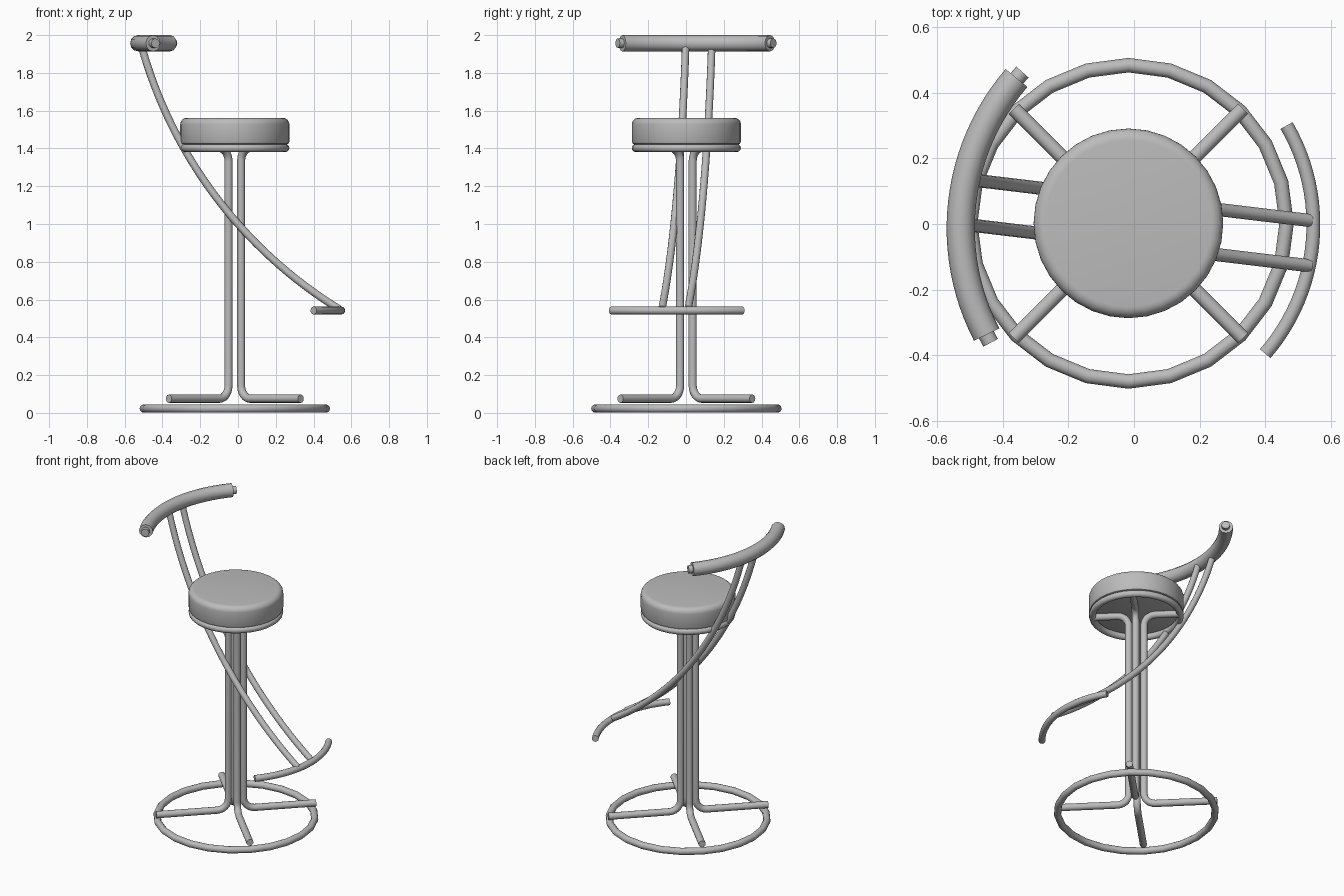
import bpy, bmesh, math
from mathutils import Vector

cube = bpy.data.objects.get("Cube")
if cube:
    bpy.data.objects.remove(cube, do_unlink=True)

metal = bpy.data.materials.new("mid_grey")
metal.use_nodes = True
grey = (0.5, 0.5, 0.5, 1)
metal.diffuse_color = grey
metal.node_tree.nodes["Principled BSDF"].inputs["Base Color"].default_value = grey

AXIS = Vector((-0.017, 0.002, 0))  # centre of the column


def finish(obj, angle=40):
    bpy.ops.object.select_all(action='DESELECT')
    obj.select_set(True)
    bpy.context.view_layer.objects.active = obj
    if obj.type == 'CURVE':
        bpy.ops.object.convert(target='MESH')
        obj = bpy.context.view_layer.objects.active
    bpy.ops.object.shade_smooth_by_angle(angle=math.radians(angle))
    return obj


def tube(name, points, radius, cyclic=False):
    """Round bar swept along a path."""
    curve = bpy.data.curves.new(name, 'CURVE')
    curve.dimensions = '3D'
    curve.bevel_depth = radius
    curve.bevel_resolution = 4
    curve.use_fill_caps = not cyclic
    spline = curve.splines.new('POLY')
    spline.points.add(len(points) - 1)
    for sp, p in zip(spline.points, points):
        sp.co = (*p, 1)
    spline.use_cyclic_u = cyclic
    curve.materials.append(metal)
    obj = bpy.data.objects.new(name, curve)
    bpy.context.collection.objects.link(obj)
    return finish(obj)


def arc(a, m, b, steps=24):
    """Circular arc from a through m to b."""
    a, m, b = Vector(a), Vector(m), Vector(b)
    u, v = m - a, b - a
    n = u.cross(v)
    c = a + (n.cross(u) * v.length_squared + v.cross(n) * u.length_squared) / (2 * n.length_squared)
    e1 = (a - c).normalized()
    e2 = n.normalized().cross(e1)
    r = (a - c).length
    end = math.atan2((b - c).dot(e2), (b - c).dot(e1)) % math.tau
    return [c + r * (math.cos(end * i / steps) * e1 + math.sin(end * i / steps) * e2)
            for i in range(steps + 1)]


def circle(radius, z, sides):
    return [AXIS + Vector((radius * math.sin(math.tau * i / sides),
                           radius * math.cos(math.tau * i / sides), z)) for i in range(sides)]


# Floor ring and ring under the seat
tube("base_ring", circle(0.482, 0.023, 24), 0.022, True)
tube("seat_ring", circle(0.268, 1.402, 32), 0.021, True)

# Four bent column tubes: foot, upright and seat arm in one piece
COL, BEND, FOOT_Z, ARM_Z = 0.047, 0.07, 0.075, 1.403
profile = [(0.494, FOOT_Z)]
quarter = [math.radians(15 * i) for i in range(7)]
profile += [(COL + BEND * (1 - math.sin(t)), FOOT_Z + BEND * (1 - math.cos(t))) for t in quarter]
profile += [(COL + BEND * (1 - math.cos(t)), ARM_Z - BEND * (1 - math.sin(t))) for t in quarter]
profile.append((0.26, ARM_Z))
for i, side in enumerate(("back_left", "back_right", "front_right", "front_left")):
    a = math.radians(45 + 90 * i)
    tube(side + "_column_tube",
         [AXIS + Vector((r * math.cos(a), r * math.sin(a), z)) for r, z in profile], 0.022)

# Round cushion, lathed with rounded edges
outline = [(0, 1.42), (0.272, 1.42), (0.284, 1.425), (0.289, 1.437)]
outline += [(0.254 + 0.035 * math.cos(t), 1.527 + 0.035 * math.sin(t)) for t in quarter]
outline.append((0, 1.562))
bm = bmesh.new()
verts = [bm.verts.new((r, 0, z)) for r, z in outline]
edges = [bm.edges.new(pair) for pair in zip(verts, verts[1:])]
bmesh.ops.spin(bm, geom=verts + edges, cent=(0, 0, 0), axis=(0, 0, 1), angle=math.tau, steps=32)
bmesh.ops.remove_doubles(bm, verts=bm.verts, dist=0.0005)
bmesh.ops.recalc_face_normals(bm, faces=bm.faces)
mesh = bpy.data.meshes.new("seat_cushion")
bm.to_mesh(mesh)
bm.free()
mesh.materials.append(metal)
cushion = bpy.data.objects.new("seat_cushion", mesh)
cushion.location = AXIS
bpy.context.collection.objects.link(cushion)
finish(cushion)

# Two curved rods running from footrest to backrest
for name, y in (("back_rod", 0.075), ("front_rod", -0.063)):
    tube(name, arc(*[(x, y - 0.12 * x, z) for x, z in
                     ((-0.513, 1.95), (0, 1.0), (0.535, 0.55))], 32), 0.02)

# Backrest: thin inner bar showing at the ends of a thick sleeve
BACK_MID = (-0.524, 0.063, 1.957)
tube("backrest_bar", arc((-0.34, 0.463, 1.957), BACK_MID, (-0.437, -0.362, 1.957)), 0.025)
tube("backrest_sleeve", arc((-0.358, 0.445, 1.957), BACK_MID, (-0.449, -0.337, 1.957)), 0.043)

# Curved footrest
tube("footrest", arc((0.465, 0.3, 0.542), (0.544, -0.058, 0.542), (0.4, -0.395, 0.542)), 0.021)
